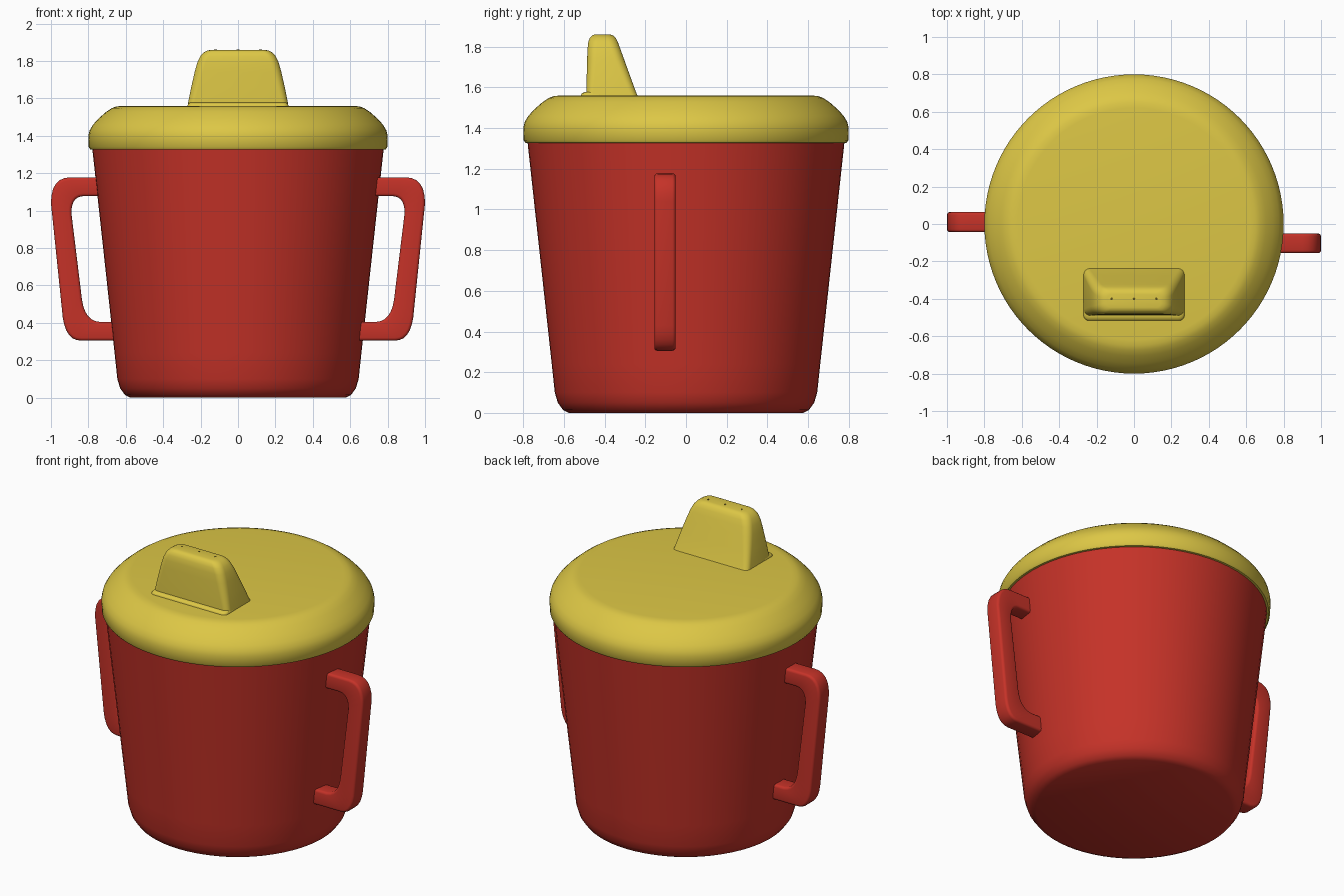
import bpy, bmesh, math

if "Cube" in bpy.data.objects:
    bpy.data.objects.remove(bpy.data.objects["Cube"])


def material(name, rgb):
    m = bpy.data.materials.new(name)
    m.use_nodes = True
    m.diffuse_color = (*rgb, 1)
    bsdf = next(n for n in m.node_tree.nodes if n.type == 'BSDF_PRINCIPLED')
    bsdf.inputs["Base Color"].default_value = (*rgb, 1)
    return m


RED = material("cup red", (0.56, 0.032, 0.021))
YELLOW = material("lid yellow", (0.72, 0.57, 0.06))
DARK = material("hole dark yellow", (0.12, 0.09, 0.01))


def finish(name, bm, mat, angle=40):
    bmesh.ops.recalc_face_normals(bm, faces=bm.faces)
    mesh = bpy.data.meshes.new(name)
    bm.to_mesh(mesh)
    bm.free()
    obj = bpy.data.objects.new(name, mesh)
    bpy.context.collection.objects.link(obj)
    mesh.materials.append(mat)
    bpy.ops.object.select_all(action='DESELECT')
    obj.select_set(True)
    bpy.context.view_layer.objects.active = obj
    bpy.ops.object.shade_smooth_by_angle(angle=math.radians(angle))
    return obj


def loft(name, rings, mat, angle=40):
    """Skin a stack of equal-length rings and cap both ends."""
    bm = bmesh.new()
    loops = [[bm.verts.new(p) for p in ring] for ring in rings]
    for a, b in zip(loops, loops[1:]):
        for i in range(len(a)):
            j = (i + 1) % len(a)
            bm.faces.new((a[i], a[j], b[j], b[i]))
    bm.faces.new(loops[0])
    bm.faces.new(loops[-1])
    return finish(name, bm, mat, angle)


def circle(r, z, n):
    return [(r * math.cos(math.tau * i / n), r * math.sin(math.tau * i / n), z)
            for i in range(n)]


def rounded_box_ring(z, half, front, back, r, steps=6):
    """Rounded rectangle spanning +-half in x and front..back in y."""
    pts = []
    corners = [(half - r, back - r), (r - half, back - r),
               (r - half, front + r), (half - r, front + r)]
    for k, (cx, cy) in enumerate(corners):
        for s in range(steps + 1):
            t = math.pi / 2 * (k + s / steps)
            pts.append((cx + r * math.cos(t), cy + r * math.sin(t), z))
    return pts


# Tapered cup with a rounded foot
cup = [(0.575, 0), (0.605, 0.015), (0.63, 0.05), (0.645, 0.1), (0.66, 0.24),
       (0.72, 0.79), (0.78, 1.34)]
loft("cup_body", [circle(r, z, 64) for r, z in cup], RED)

# Domed lid with a flat top and a small lower rim
lid = [(0.77, 1.325), (0.79, 1.328), (0.798, 1.34), (0.8, 1.40), (0.793, 1.43),
       (0.775, 1.46), (0.745, 1.493), (0.705, 1.528), (0.675, 1.548),
       (0.65, 1.557), (0.62, 1.56)]
loft("lid", [circle(r, z, 96) for r, z in lid], YELLOW)

# Drinking spout: steep front, sloping back, softly rounded top
spout = [(1.54, 0.272, -0.49, -0.23, 0.03), (1.58, 0.266, -0.49, -0.247, 0.035),
         (1.66, 0.25, -0.488, -0.276, 0.04), (1.74, 0.232, -0.486, -0.305, 0.045),
         (1.79, 0.218, -0.484, -0.323, 0.045), (1.825, 0.202, -0.48, -0.336, 0.045),
         (1.845, 0.184, -0.472, -0.347, 0.042), (1.856, 0.164, -0.461, -0.36, 0.035),
         (1.86, 0.142, -0.447, -0.374, 0.025)]
loft("spout", [rounded_box_ring(*s) for s in spout], YELLOW)

# Low lip along the spout's front
lip = [(1.55, 0.27, -0.517, -0.40, 0.03), (1.563, 0.27, -0.517, -0.40, 0.03),
       (1.572, 0.266, -0.511, -0.40, 0.03), (1.577, 0.26, -0.495, -0.40, 0.03)]
loft("spout_lip", [rounded_box_ring(*s) for s in lip], YELLOW)

# Three drinking holes
for i, x in enumerate((-0.12, 0, 0.12)):
    rings = [[(px + x, py - 0.4, pz) for px, py, pz in circle(0.007, z, 12)]
             for z in (1.858, 1.861)]
    loft(f"drinking_hole_{i + 1}", rings, DARK)


def corner(p0, p1, p2, steps=6):
    """Quadratic arc rounding the corner p1."""
    return [tuple((1 - t) ** 2 * a + 2 * t * (1 - t) * b + t * t * c
                  for a, b, c in zip(p0, p1, p2))
            for t in (s / steps for s in range(steps + 1))]


# Handle outline: outer and inner edge, matched point for point
outer = ([(0.70, 1.178)] + corner((0.90, 1.178), (1.0, 1.175), (1.0, 1.04))
         + corner((0.937, 0.43), (0.92, 0.305), (0.84, 0.305)) + [(0.62, 0.305)])
inner = ([(0.70, 1.077)] + corner((0.83, 1.077), (0.895, 1.072), (0.89, 0.98))
         + corner((0.835, 0.53), (0.82, 0.41), (0.74, 0.405)) + [(0.62, 0.405)])


def handle(name, side, y0, y1):
    bm = bmesh.new()
    rows = [[bm.verts.new((side * x, y, z)) for x, z in edge]
            for edge, y in ((outer, y0), (outer, y1), (inner, y1), (inner, y0))]
    for k in range(4):
        a, b = rows[k], rows[(k + 1) % 4]
        for i in range(len(a) - 1):
            bm.faces.new((a[i], a[i + 1], b[i + 1], b[i]))
    for end in (0, -1):
        bm.faces.new([row[end] for row in rows])
    # Soften the four long edges
    long_edges = [bm.edges.get((row[i], row[i + 1]))
                  for row in rows for i in range(len(row) - 1)]
    bmesh.ops.bevel(bm, geom=long_edges, offset=0.016, segments=3,
                    profile=0.5, affect='EDGES')
    finish(name, bm, RED)


handle("left_handle", 1, -0.156, -0.051)
handle("right_handle", -1, -0.044, 0.064)
